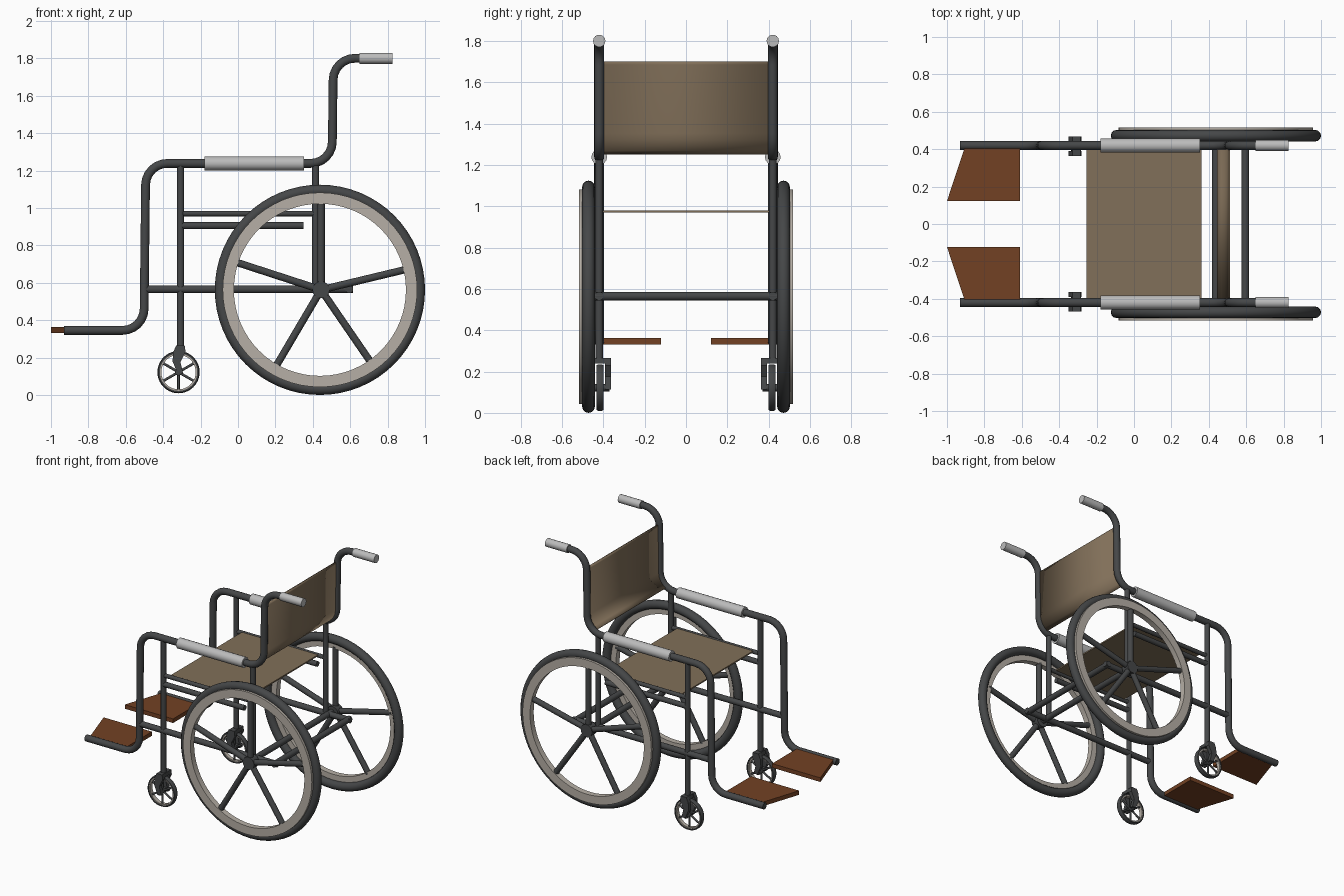
import bpy, bmesh
from math import sin, cos, pi, radians
from mathutils import Vector

if "Cube" in bpy.data.objects:
    bpy.data.objects.remove(bpy.data.objects["Cube"])


def material(name, rgb):
    m = bpy.data.materials.new(name)
    m.diffuse_color = (*rgb, 1)
    m.use_nodes = True
    m.node_tree.nodes["Principled BSDF"].inputs["Base Color"].default_value = m.diffuse_color
    return m


DARK = material("dark_metal", (0.06, 0.063, 0.065))
GRIP = material("light_grip", (0.5, 0.5, 0.5))
RIM = material("rim_beige", (0.47, 0.43, 0.38))
FABRIC = material("fabric", (0.22, 0.16, 0.10))
WOOD = material("brown_plate", (0.17, 0.053, 0.017))
Y = 0.42            # side frame plane
WX, WZ = 0.438, 0.562   # rear wheel centre
CX, CZ = -0.318, 0.122  # caster centre


def finish(name, mesh, mat, mirror=True, smooth=True):
    ob = bpy.data.objects.new(name, mesh)
    bpy.context.collection.objects.link(ob)
    mesh.materials.clear()
    mesh.materials.append(mat)
    if smooth:
        bpy.ops.object.select_all(action='DESELECT')
        ob.select_set(True)
        bpy.context.view_layer.objects.active = ob
        bpy.ops.object.shade_smooth_by_angle(angle=radians(40))
    if mirror:
        m = ob.modifiers.new("Mirror", 'MIRROR')
        m.use_axis = (False, True, False)
    return ob


def tubes(name, paths, r, mat=DARK, mirror=True):
    """Round tubes along one or more point lists, joined in one mesh."""
    cu = bpy.data.curves.new(name, 'CURVE')
    cu.dimensions = '3D'
    cu.bevel_depth = r
    cu.bevel_resolution = 5
    cu.use_fill_caps = True
    for pts in paths:
        sp = cu.splines.new('POLY')
        sp.points.add(len(pts) - 1)
        for p, co in zip(sp.points, pts):
            p.co = (*co, 1)
    tmp = bpy.data.objects.new("tmp", cu)
    bpy.context.collection.objects.link(tmp)
    dg = bpy.context.evaluated_depsgraph_get()
    mesh = bpy.data.meshes.new_from_object(tmp.evaluated_get(dg))
    bpy.data.objects.remove(tmp)
    return finish(name, mesh, mat, mirror)


def ring(name, profile, cx, cz, mat, steps=64):
    """Closed (radius, y) profile spun about the y axis."""
    bm = bmesh.new()
    rows = [[bm.verts.new((cx + r * cos(2 * pi * i / steps), y,
                           cz + r * sin(2 * pi * i / steps))) for r, y in profile]
            for i in range(steps)]
    n = len(profile)
    for i in range(steps):
        a, b = rows[i], rows[(i + 1) % steps]
        for j in range(n):
            k = (j + 1) % n
            bm.faces.new((a[j], a[k], b[k], b[j]))
    bmesh.ops.recalc_face_normals(bm, faces=bm.faces)
    mesh = bpy.data.meshes.new(name)
    bm.to_mesh(mesh)
    bm.free()
    return finish(name, mesh, mat)


def prisms(name, outlines, offset, mat, mirror=True):
    """Flat outlines extruded by an offset vector."""
    bm = bmesh.new()
    for pts in outlines:
        f = bm.faces.new([bm.verts.new(p) for p in pts])
        res = bmesh.ops.extrude_face_region(bm, geom=[f], use_keep_orig=True)
        bmesh.ops.translate(bm, vec=offset, verts=[
            v for v in res['geom'] if isinstance(v, bmesh.types.BMVert)])
    bmesh.ops.recalc_face_normals(bm, faces=bm.faces)
    mesh = bpy.data.meshes.new(name)
    bm.to_mesh(mesh)
    bm.free()
    return finish(name, mesh, mat, mirror, smooth=False)


def fillet(corners, r, segs=6):
    """Round the inner corners of an (x, z) polyline."""
    pts = [Vector(c) for c in corners]
    out = [pts[0]]
    for a, p, b in zip(pts, pts[1:], pts[2:]):
        u, v = (a - p).normalized(), (b - p).normalized()
        c = p + (u + v) * r
        for i in range(segs + 1):
            t = pi / 2 * i / segs
            out.append(c - v * r * cos(t) - u * r * sin(t))
    return out + [pts[-1]]


def spokes(cx, cz, y, r0, r1, angles):
    return [[(cx + r * cos(radians(a)), y, cz + r * sin(radians(a))) for r in (r0, r1)]
            for a in angles]


# bent side frame: footrest arm, front upright, arm rail, back post, push handle
path = fillet([(-0.93, 0.345), (-0.503, 0.345), (-0.493, 1.238), (0.503, 1.238),
               (0.51, 1.80), (0.68, 1.80)], 0.115)
tubes("side_frame", [[(p.x, Y, p.y) for p in path]], 0.024)
tubes("push_grip", [[(0.65, Y, 1.80), (0.825, Y, 1.80)]], 0.03, GRIP)
tubes("armrest", [[(-0.18, Y, 1.238), (0.352, Y, 1.238)]], 0.038, GRIP)

# straight posts and rails
tubes("posts", [[(-0.307, Y, 0.24), (-0.307, Y, 1.238)],
                [(0.415, Y, 0.565), (0.415, Y, 1.238)]], 0.019)
tubes("lower_rail", [[(-0.50, Y, 0.565), (0.615, Y, 0.565)]], 0.021)
tubes("seat_rail", [[(-0.307, Y, 0.97), (0.415, Y, 0.97)]], 0.015)
tubes("under_seat_rail", [[(-0.307, Y, 0.905), (0.35, Y, 0.905)]], 0.019)
tubes("cross_bars", [[(0.595, -Y - 0.02, 0.565), (0.595, Y + 0.02, 0.565)],
                     [(WX, -0.47, 0.565), (WX, 0.47, 0.565)]], 0.021, mirror=False)

# fabric seat and back
prisms("seat", [[(-0.255, -0.41, 0.97), (0.36, -0.41, 0.97),
                 (0.36, 0.41, 0.97), (-0.255, 0.41, 0.97)]], (0, 0, 0.01), FABRIC, False)
strip = [p for p in path if p.x > 0.42 and 1.245 < p.y < 1.69] + [Vector((0.509, 1.70))]
mesh = bpy.data.meshes.new("backrest")
mesh.from_pydata([(p.x, y, p.y) for p in strip for y in (-0.41, 0.41)], [],
                 [(2 * i, 2 * i + 1, 2 * i + 3, 2 * i + 2) for i in range(len(strip) - 1)])
back = finish("backrest", mesh, FABRIC, mirror=False)
sol = back.modifiers.new("Solidify", 'SOLIDIFY')
sol.thickness, sol.offset = 0.01, 0

# foot plates
prisms("foot_plate", [[(-0.905, 0.41, 0.332), (-0.61, 0.41, 0.332),
                       (-0.61, 0.122, 0.332), (-1.0, 0.122, 0.332)]], (0, 0, 0.03), WOOD)

# rear wheels
tyre = [(0.531 + 0.031 * cos(2 * pi * i / 12), 0.472 + 0.031 * sin(2 * pi * i / 12))
        for i in range(12)]
ring("rear_tyre", tyre, WX, WZ, DARK)
ring("rear_rim", [(0.46, 0.475), (0.52, 0.475), (0.52, 0.517), (0.46, 0.517)], WX, WZ, RIM)
tubes("rear_spokes", spokes(WX + 0.006, WZ, 0.492, 0, 0.472, (90, 162, 239.5, 304.5, 13.5)), 0.02)
tubes("rear_hub", [[(WX + 0.006, 0.455, WZ), (WX + 0.006, 0.515, WZ)]], 0.046)

# front casters
yc = 0.416
ring("caster_tyre", [(0.1, yc - 0.018), (0.108, yc - 0.018), (0.113, yc - 0.008),
                     (0.113, yc + 0.008), (0.108, yc + 0.018), (0.1, yc + 0.018)], CX, CZ, DARK, 40)
ring("caster_rim", [(0.092, yc - 0.014), (0.101, yc - 0.014),
                    (0.101, yc + 0.014), (0.092, yc + 0.014)], CX, CZ, RIM, 40)
tubes("caster_spokes", spokes(CX, CZ, yc, 0, 0.096, range(30, 390, 60)), 0.007)
tubes("caster_hub", [[(CX, yc - 0.045, CZ), (CX, yc + 0.045, CZ)]], 0.018)
fork = [(-0.33, 0.265), (-0.285, 0.265), (-0.28, 0.23), (-0.308, 0.175), (-0.292, 0.112),
        (-0.322, 0.112), (-0.35, 0.18), (-0.346, 0.23)]
prisms("caster_fork", [[(x, y, z) for x, z in fork] for y in (yc - 0.053, yc + 0.025)],
       (0, 0.028, 0), DARK)
prisms("caster_fork_top", [[(-0.335, yc - 0.053, 0.238), (-0.283, yc - 0.053, 0.238),
                            (-0.285, yc - 0.053, 0.265), (-0.33, yc - 0.053, 0.265)]],
       (0, 0.106, 0), DARK)
